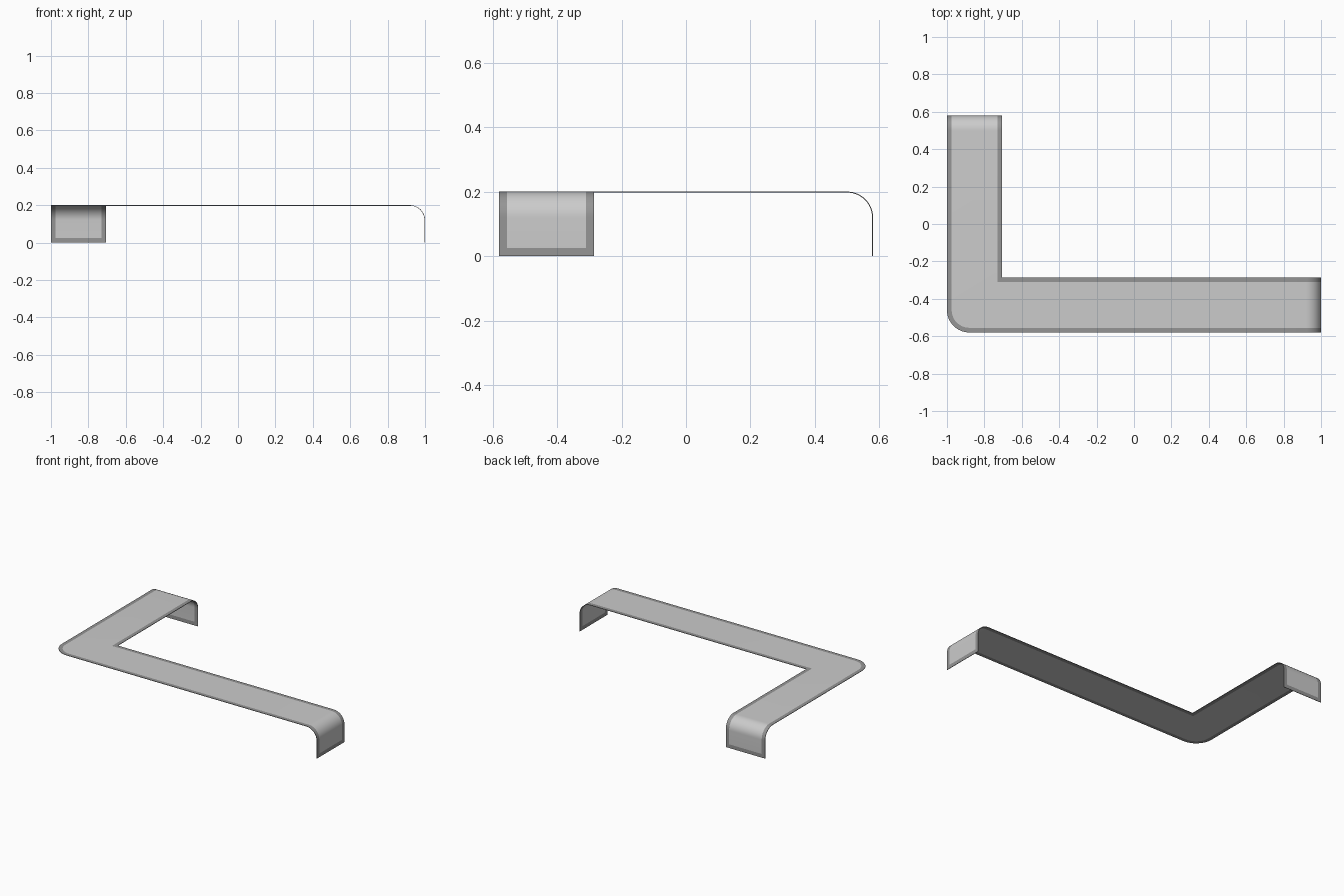
import bpy, bmesh
from math import sin, cos, pi

if "Cube" in bpy.data.objects:
    bpy.data.objects.remove(bpy.data.objects["Cube"])

X0, X1, Y0, Y1, H = -1.0, 1.0, -0.58, 0.58, 0.2   # overall extents
W, B = 0.295, 0.025                              # strip width, border width
BEND, CORNER, THICK = 0.08, 0.12, 0.003
OFFS = (0, B, W - B, W)                          # lines across the strip


def end_profile(tip):
    """(distance, z) from the foot of an arm, up and over its bend."""
    pts = [(tip, 0), (tip, B)]
    for i in range(13):
        a = pi / 2 * i / 12
        pts.append((tip - BEND + BEND * cos(a), H - BEND + BEND * sin(a)))
    return pts


# Rows of four points, from the back foot round the corner to the right foot
rows = [[(X0 + d, y, z) for d in OFFS] for y, z in end_profile(Y1)]
for i in range(13):
    a = pi + pi / 2 * i / 12
    cx, cy = X0 + CORNER, Y0 + CORNER
    row = [(cx + (CORNER - d) * cos(a), cy + (CORNER - d) * sin(a), H) for d in OFFS[:2]]
    row += [(X0 + d, Y0 + d, H) for d in OFFS[2:]]
    rows.append(row)
rows += [[(x, Y0 + d, z) for d in OFFS] for x, z in reversed(end_profile(X1))]

# Bracket sheet with a darker border band
bm = bmesh.new()
grid = [[bm.verts.new(p) for p in r] for r in rows]
last = len(grid) - 2
for i in range(last + 1):
    for j in range(3):
        f = bm.faces.new((grid[i][j], grid[i + 1][j], grid[i + 1][j + 1], grid[i][j + 1]))
        f.material_index = 0 if j == 1 and 0 < i < last else 1
bmesh.ops.remove_doubles(bm, verts=bm.verts, dist=1e-5)
bm.normal_update()
if max(bm.faces, key=lambda f: f.calc_area()).normal.z < 0:
    bmesh.ops.reverse_faces(bm, faces=bm.faces)
mesh = bpy.data.meshes.new("corner_strip")
bm.to_mesh(mesh)
bm.free()

for name, v in (("strip_grey", 0.8), ("border_grey", 0.3)):
    m = bpy.data.materials.new(name)
    m.diffuse_color = (v, v, v, 1)
    m.use_nodes = True
    m.node_tree.nodes["Principled BSDF"].inputs["Base Color"].default_value = m.diffuse_color
    mesh.materials.append(m)

obj = bpy.data.objects.new("corner_strip", mesh)
bpy.context.collection.objects.link(obj)
bpy.context.view_layer.objects.active = obj
obj.select_set(True)

# Thin sheet thickness, inward from the outer face
solid = obj.modifiers.new("thickness", "SOLIDIFY")
solid.thickness = THICK
solid.offset = -1
bpy.ops.object.modifier_apply(modifier=solid.name)
bpy.ops.object.shade_smooth_by_angle()
